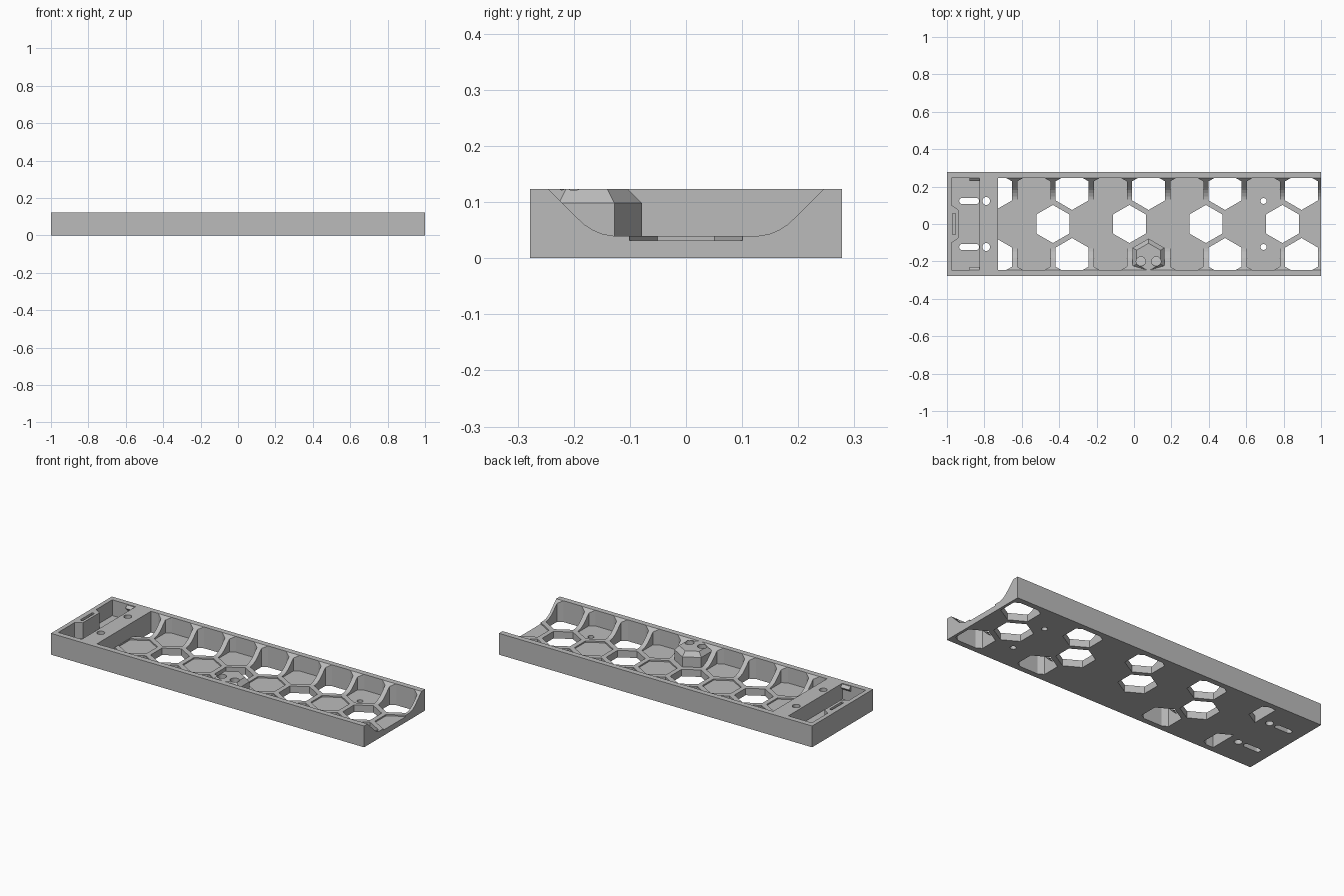
import bpy, bmesh, math
from mathutils import Vector, Matrix

if "Cube" in bpy.data.objects:
    bpy.data.objects.remove(bpy.data.objects["Cube"])

grey = bpy.data.materials.new("plain grey")
grey.use_nodes = True
grey.diffuse_color = (0.5, 0.5, 0.5, 1)
grey.node_tree.nodes["Principled BSDF"].inputs["Base Color"].default_value = (0.5, 0.5, 0.5, 1)

TOP, FLOOR, INNER, BLOCK = 0.123, 0.032, 0.246, -0.728
PITCH, RADIUS = 0.2045, 0.102
ROW = PITCH * math.sqrt(3) / 2


def ring(x, y, r, n):
    """Regular polygon with a corner pointing along y."""
    return [(x + r * math.sin(2 * math.pi * i / n), y + r * math.cos(2 * math.pi * i / n))
            for i in range(n)]


def slot(x0, x1, y, r, n=8):
    """Outline of a round-ended slot along x."""
    arc = [math.pi / 2 + math.pi * i / n for i in range(n + 1)]
    left = [(x0 + r + r * math.cos(a), y + r * math.sin(a)) for a in arc]
    right = [(x1 - r - r * math.cos(a), y - r * math.sin(a)) for a in arc]
    return left + right


def prism(bm, outline, z0, z1, clip=False):
    """Extrude a flat outline from z0 to z1, optionally trimmed to the inside of the tray."""
    part = bmesh.new()
    part.faces.new([part.verts.new((x, y, z0)) for x, y in outline])
    if clip:
        for co, no in (((0, INNER, 0), (0, 1, 0)), ((0, -INNER, 0), (0, -1, 0)),
                       ((BLOCK, 0, 0), (-1, 0, 0))):
            bmesh.ops.bisect_plane(part, geom=part.verts[:] + part.edges[:] + part.faces[:],
                                   plane_co=co, plane_no=no, clear_outer=True)
    out = bmesh.ops.extrude_face_region(part, geom=part.faces[:])
    bmesh.ops.translate(part, vec=(0, 0, z1 - z0),
                        verts=[g for g in out["geom"] if isinstance(g, bmesh.types.BMVert)])
    bmesh.ops.recalc_face_normals(part, faces=part.faces[:])
    mesh = bpy.data.meshes.new("part")
    part.to_mesh(mesh)
    part.free()
    bm.from_mesh(mesh)
    bpy.data.meshes.remove(mesh)


def make(name, bm):
    bmesh.ops.recalc_face_normals(bm, faces=bm.faces[:])
    mesh = bpy.data.meshes.new(name)
    bm.to_mesh(mesh)
    bm.free()
    mesh.materials.append(grey)
    obj = bpy.data.objects.new(name, mesh)
    bpy.context.collection.objects.link(obj)
    return obj


def cut(obj, cutters):
    """Subtract the cutters one by one, then discard them."""
    for cutter in cutters:
        cutter.hide_render = True
        mod = obj.modifiers.new("cut", "BOOLEAN")
        mod.operation, mod.solver, mod.object = "DIFFERENCE", "EXACT", cutter
    bpy.context.view_layer.update()
    mesh = bpy.data.meshes.new_from_object(obj.evaluated_get(bpy.context.evaluated_depsgraph_get()))
    obj.modifiers.clear()
    obj.data = mesh
    for cutter in cutters:
        bpy.data.objects.remove(cutter)


# Solid tray block
bm = bmesh.new()
prism(bm, [(-1, -0.278), (1, -0.278), (1, 0.278), (-1, 0.278)], 0, TOP)
tray = make("tray", bm)

# Long open-ended channel with curved sides
half = [(0.263, 0.141), (0.195, 0.073), (0.181, 0.06), (0.165, 0.05), (0.148, 0.043), (0.13, 0.04)]
bm = bmesh.new()
prism(bm, half + [(-y, z) for y, z in reversed(half)], BLOCK, 1.1)
bm.transform(Matrix(((0, 0, 1, 0), (1, 0, 0, 0), (0, 1, 0, 0), (0, 0, 0, 1))))
channel = make("channel_cutter", bm)

# Honeycomb pockets: alternate cells go right through
bm = bmesh.new()
for i in range(9):
    prism(bm, ring(-0.638 + PITCH * i, 0, RADIUS, 6), -0.1 if i % 2 else FLOOR, 0.2)
for side in (-1, 1):
    for i in range(9):
        if side < 0 and i == 4:
            continue
        x = -0.638 + PITCH * (i - 0.5)
        prism(bm, ring(x, side * ROW, RADIUS, 6), FLOOR if i % 2 else -0.1, 0.2, clip=True)
pockets = make("honeycomb_cutter", bm)

# End compartment with a thickened middle on the end wall
bm = bmesh.new()
prism(bm, [(-0.975, -INNER), (-0.826, -INNER), (-0.826, INNER), (-0.975, INNER), (-0.975, 0.1),
           (-0.938, 0.075), (-0.938, -0.075), (-0.975, -0.1)], FLOOR, 0.2)
compartment = make("compartment_cutter", bm)

# Mounting slots, screw holes and the narrow slot in the end wall
bm = bmesh.new()
for side in (-1, 1):
    prism(bm, slot(-0.935, -0.828, side * 0.123, 0.016), -0.1, 0.2)
    prism(bm, ring(-0.79, side * 0.123, 0.021, 20), -0.1, 0.2)
    prism(bm, ring(0.693, side * 0.123, 0.016, 20), -0.1, 0.2)
prism(bm, [(-0.97, -0.055), (-0.954, -0.055), (-0.954, 0.055), (-0.97, 0.055)], 0.06, 0.2)
holes = make("hole_cutter", bm)
cut(tray, [channel, pockets, compartment, holes])

# Hexagonal post with a tapered top and two blind holes
cx, cy = -0.638 + PITCH * 3.5, -ROW
bm = bmesh.new()
levels = [[bm.verts.new((x, y, z)) for x, y in ring(cx, cy, r, 6)]
          for r, z in ((0.099, 0.02), (0.099, 0.098), (0.074, TOP))]
bm.faces.new(levels[0])
bm.faces.new(levels[-1])
for low, high in zip(levels, levels[1:]):
    for i in range(6):
        j = (i + 1) % 6
        bm.faces.new((low[i], low[j], high[j], high[i]))
post = make("post", bm)
bm = bmesh.new()
for dx in (-0.041, 0.041):
    prism(bm, ring(cx + dx, -0.2, 0.025, 24), 0.05, 0.2)
cut(post, [make("post_hole_cutter", bm)])

# Small sloped catches on the compartment side walls
for side, name in ((-1, "front_catch"), (1, "back_catch")):
    bm = bmesh.new()
    prism(bm, [(side * 0.25, 0.085), (side * 0.23, 0.105), (side * 0.25, 0.122)], -0.88, -0.82)
    bm.transform(Matrix(((0, 0, 1, 0), (1, 0, 0, 0), (0, 1, 0, 0), (0, 0, 0, 1))))
    make(name, bm)
